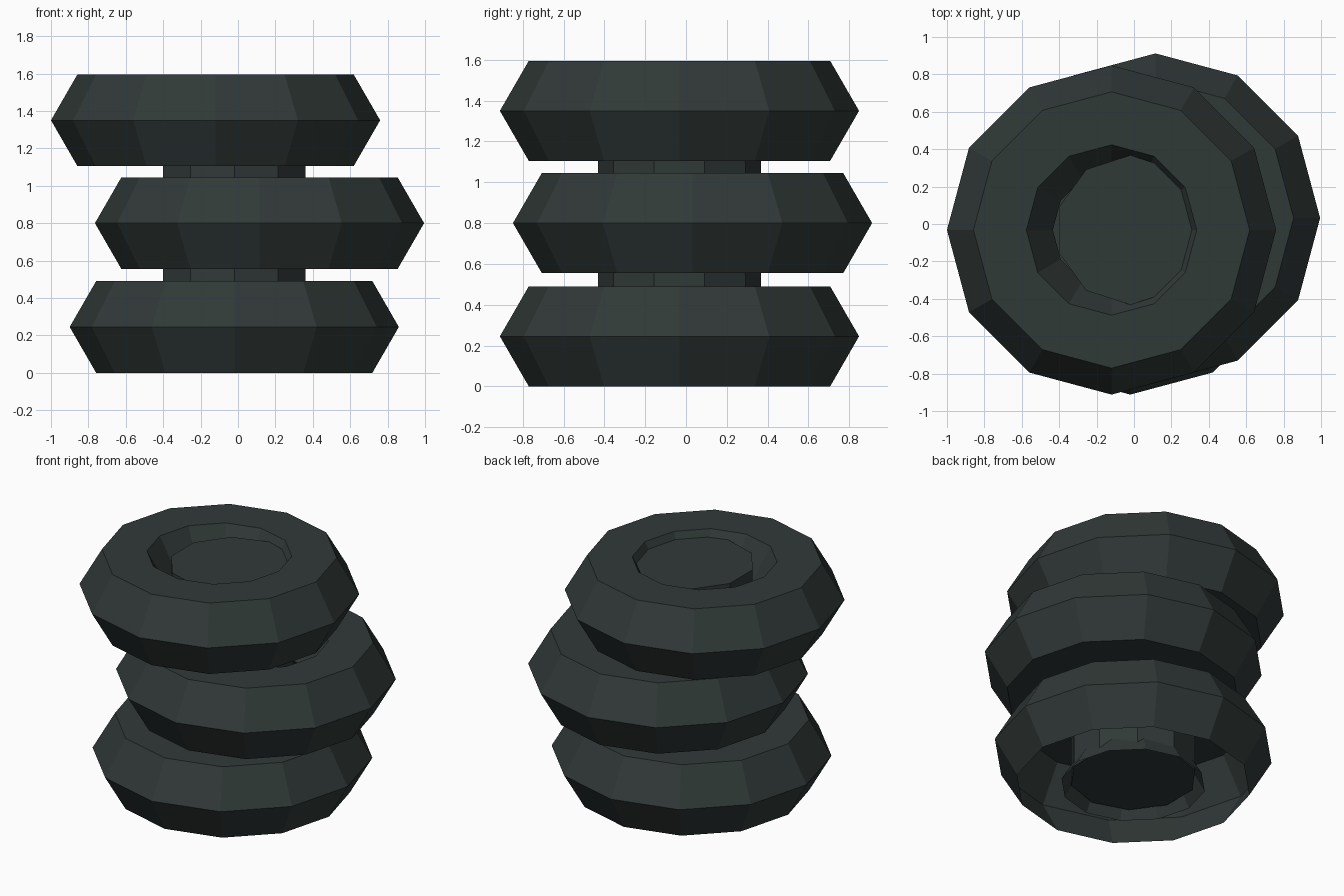
import bpy, bmesh, math

if "Cube" in bpy.data.objects:
    bpy.data.objects.remove(bpy.data.objects["Cube"])

rubber = bpy.data.materials.new("dark_rubber")
rubber.diffuse_color = (0.03, 0.041, 0.039, 1)
rubber.use_nodes = True
rubber.node_tree.nodes["Principled BSDF"].inputs["Base Color"].default_value = rubber.diffuse_color

MAJOR, MINOR = 0.597, 0.283      # ring radius and hexagonal section radius


def tyre(name, x, y, z, open_bottom=False):
    bpy.ops.mesh.primitive_torus_add(
        major_segments=12, minor_segments=6,
        major_radius=MAJOR, minor_radius=MINOR, location=(x, y, z))
    ob = bpy.context.object
    ob.name = name
    ob.data.materials.append(rubber)
    if open_bottom:              # the ring resting on the ground has no underside
        bm = bmesh.new()
        bm.from_mesh(ob.data)
        under = [f for f in bm.faces if f.normal.z < -0.95]
        bmesh.ops.delete(bm, geom=under, context='FACES')
        bm.to_mesh(ob.data)
        bm.free()
    ob.data.shade_flat()
    return ob


# Three loosely stacked tyres
tyre("bottom_tyre", -0.02, -0.032, 0.245, open_bottom=True)
tyre("middle_tyre", 0.115, 0.032, 0.80)
tyre("top_tyre", -0.12, -0.032, 1.35)

# Ten-sided core filling the holes, with a corner pointing along y
bpy.ops.mesh.primitive_cylinder_add(
    vertices=10, radius=0.4, depth=1.5, location=(-0.02, -0.032, 0.8))
core = bpy.context.object
core.name = "inner_core"
core.data.materials.append(rubber)
core.data.shade_flat()
